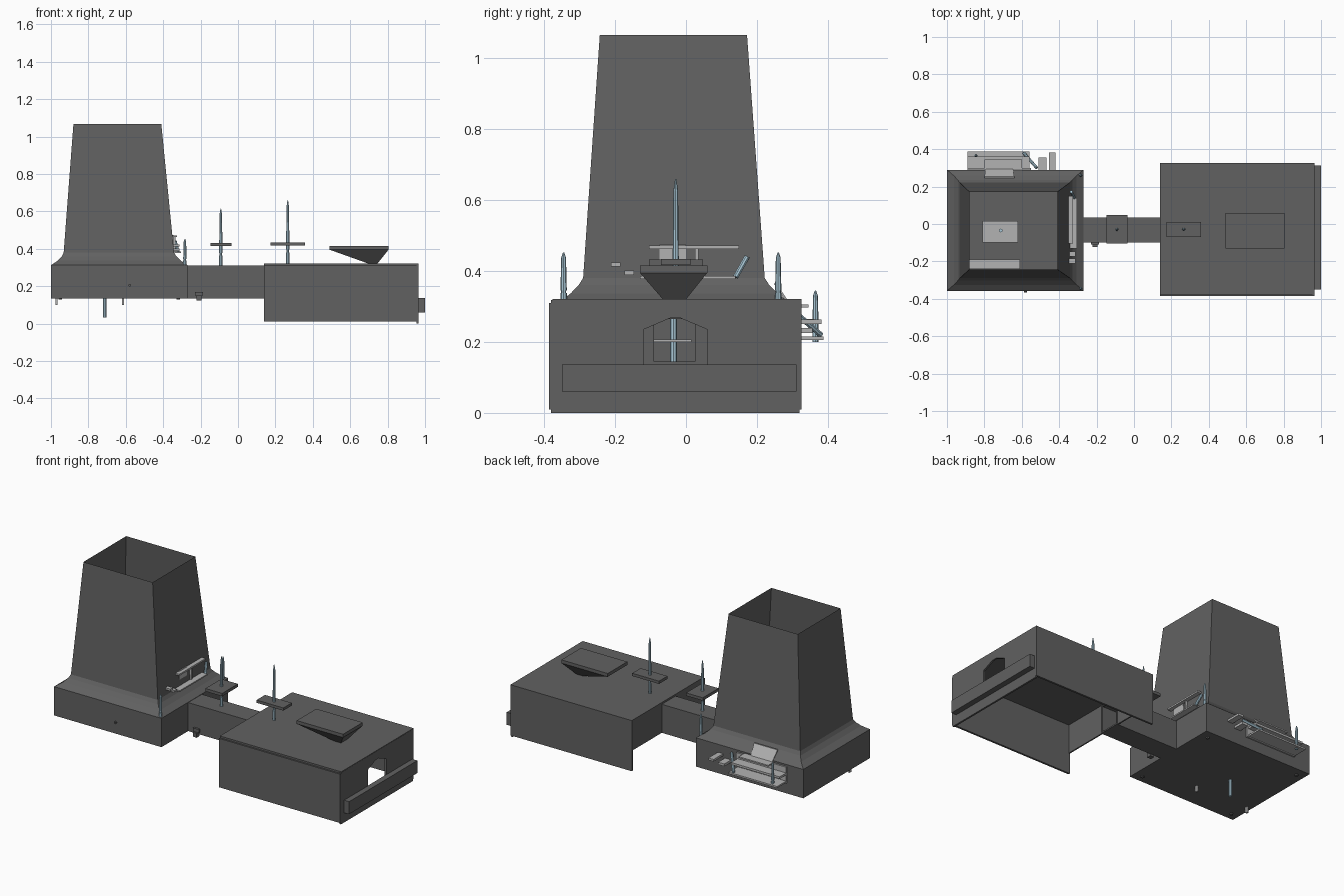
import bpy, bmesh, math
from mathutils import Vector

if "Cube" in bpy.data.objects:
    bpy.data.objects.remove(bpy.data.objects["Cube"])


def material(name, c):
    m = bpy.data.materials.new(name)
    m.diffuse_color = (*c, 1)
    m.use_nodes = True
    m.node_tree.nodes["Principled BSDF"].inputs["Base Color"].default_value = m.diffuse_color
    return m


DARK = material("dark_grey", (0.12, 0.12, 0.12))
LIGHT = material("light_grey", (0.45, 0.45, 0.45))
BLUE = material("pale_blue", (0.4, 0.58, 0.68))


def finish(name, bm, mat, recalc=True):
    if recalc:
        bmesh.ops.recalc_face_normals(bm, faces=bm.faces[:])
    me = bpy.data.meshes.new(name)
    bm.to_mesh(me)
    bm.free()
    me.materials.append(mat)
    ob = bpy.data.objects.new(name, me)
    bpy.context.collection.objects.link(ob)
    return ob


def loft(name, rings, mat, cap_first=True, cap_last=True):
    """Skin a list of equal-length vertex rings."""
    bm = bmesh.new()
    rs = [[bm.verts.new(p) for p in r] for r in rings]
    n = len(rs[0])
    for a, b in zip(rs, rs[1:]):
        for i in range(n):
            j = (i + 1) % n
            bm.faces.new((a[i], a[j], b[j], b[i]))
    if cap_first:
        bm.faces.new(rs[0][::-1])
    if cap_last:
        bm.faces.new(rs[-1])
    return finish(name, bm, mat)


def rect(x0, x1, y0, y1, z):
    return [(x0, y0, z), (x1, y0, z), (x1, y1, z), (x0, y1, z)]


def box(name, x, y, z, mat=DARK):
    return loft(name, [rect(*x, *y, z[0]), rect(*x, *y, z[1])], mat)


def wall_x(name, x, outer, hole, mat=DARK, thick=0.0):
    """Wall in the YZ plane with one opening."""
    bm = bmesh.new()
    edges = []
    for loop in (outer, hole):
        vs = [bm.verts.new((x, y, z)) for y, z in loop]
        edges += [bm.edges.new((vs[i], vs[(i + 1) % len(vs)])) for i in range(len(vs))]
    bmesh.ops.triangle_fill(bm, edges=edges, use_beauty=True, use_dissolve=False, normal=(1, 0, 0))
    if thick:
        r = bmesh.ops.extrude_face_region(bm, geom=bm.faces[:], use_keep_orig=True)
        for v in r["geom"]:
            if isinstance(v, bmesh.types.BMVert):
                v.co.x += thick
    return finish(name, bm, mat)


def pin(name, a, b, r=0.009, mat=BLUE, point=True):
    """Slim stepped pin from a to b with a pointed end."""
    a, b = Vector(a), Vector(b)
    q = (b - a).to_track_quat('Z', 'Y')
    L = (b - a).length
    prof = [(0, r), (0.2, r), (0.2, r * 0.8), (0.25, r * 0.8), (0.25, r), (0.9, r * 0.75), (1, r * 0.2)]
    if not point:
        prof = [(0, r), (1, r)]
    rings = []
    for t, rad in prof:
        rings.append([a + q @ Vector((rad * math.cos(k * math.pi / 4), rad * math.sin(k * math.pi / 4), t * L))
                      for k in range(8)])
    return loft(name, rings, mat)


def rectp(y0, y1, z0, z1):
    return [(y0, z0), (y1, z0), (y1, z1), (y0, z1)]


# Hopper: flared open-topped tower on a shallow base
HX, HY = (-1.0, -0.27), (-0.357, 0.29)
levels = [(*HX, *HY, 0.312), (-0.963, -0.307, -0.325, 0.258, 0.337),
          (-0.942, -0.33, -0.303, 0.235, 0.36), (-0.932, -0.342, -0.29, 0.222, 0.38),
          (-0.88, -0.41, -0.243, 0.172, 1.066)]
loft("hopper_tower", [rect(*l) for l in levels], DARK, False, False)
box("hopper_floor", HX, HY, (0.135, 0.14))
for i, y in enumerate(HY):
    box(f"hopper_side_{i}", HX, (y - 0.002 * (i * 2 - 1), y), (0.135, 0.312))
box("hopper_end", (-1.0, -0.998), HY, (0.135, 0.312))
wall_x("hopper_outlet_wall", -0.27, rectp(*HY, 0.135, 0.312), rectp(-0.09, 0.025, 0.145, 0.265))
pin("hopper_side_bolt", (-0.58, -0.355, 0.205), (-0.58, -0.367, 0.205), 0.007, DARK, False)
for x in (-0.95, -0.32):
    for y in (-0.31, 0.24):
        pin("hopper_floor_bolt", (x, y, 0.135), (x, y, 0.128), 0.01, DARK, False)

# Hollow bridge joining hopper and housing
BY = (-0.098, 0.035)
box("bridge_top", (-0.27, 0.15), BY, (0.305, 0.31))
box("bridge_bottom", (-0.27, 0.15), BY, (0.135, 0.14))
for i, y in enumerate(BY):
    box(f"bridge_side_{i}", (-0.27, 0.15), (y - 0.003 * (i * 2 - 1), y), (0.135, 0.31))
box("bridge_knob_plate", (-0.23, -0.188), (-0.11, -0.095), (0.15, 0.17))
box("bridge_knob", (-0.222, -0.195), (-0.122, -0.095), (0.123, 0.15))

# Housing: bottomless box with an arched exit
box("housing_roof", (0.14, 0.965), (-0.376, 0.326), (0.31, 0.321))
box("housing_front", (0.14, 0.965), (-0.386, -0.374), (0.01, 0.31))
box("housing_back", (0.14, 0.965), (0.314, 0.326), (0.01, 0.31))
arch = [(-0.12, 0.09), (0.06, 0.09), (0.06, 0.235), (-0.015, 0.267), (-0.045, 0.267), (-0.12, 0.235)]
wall_x("housing_exit_wall", 0.955, rectp(-0.38, 0.32, 0.0, 0.318), arch, thick=0.011)
wall_x("housing_inlet_wall", 0.14, rectp(-0.376, 0.32, 0.135, 0.31),
       rectp(-0.09, 0.025, 0.145, 0.3), thick=0.008)
box("exit_bar", (0.964, 1.0), (-0.35, 0.312), (0.06, 0.137))

# Tapered seat on the housing roof
loft("roof_tapered_seat", [rect(0.70, 0.745, -0.065, 0.0, 0.32), rect(0.49, 0.805, -0.13, 0.06, 0.395),
                           rect(0.49, 0.805, -0.13, 0.06, 0.415)], DARK)

# Adjusting pins with square plates
box("bridge_plate", (-0.148, -0.034), (-0.105, 0.048), (0.414, 0.432))
pin("bridge_pin", (-0.092, -0.029, 0.30), (-0.092, -0.029, 0.615))
box("housing_plate", (0.175, 0.357), (-0.07, 0.012), (0.417, 0.434))
pin("housing_pin", (0.266, -0.029, 0.31), (0.266, -0.029, 0.66))
for y in (-0.345, 0.26):
    pin("corner_pin", (-0.284, y, 0.31), (-0.284, y, 0.452))

# Plates inside the hopper and the parts passing through its floor
box("inner_plate", (-0.81, -0.62), (-0.098, 0.015), (0.20, 0.207), LIGHT)
pin("floor_pin", (-0.712, -0.035, 0.27), (-0.712, -0.035, 0.033), 0.01, BLUE, False)
box("inner_side_plate", (-0.88, -0.61), (-0.24, -0.19), (0.2, 0.207), LIGHT)
for x in (-0.97, -0.615):
    box("floor_leg", (x - 0.006, x + 0.006), (-0.21, -0.195), (0.1, 0.2), LIGHT)

# Latch mechanism on the hopper back
box("back_latch_lower_plate", (-0.89, -0.56), (0.30, 0.387), (0.205, 0.215), LIGHT)
box("back_latch_wall", (-0.89, -0.55), (0.29, 0.3), (0.2, 0.3), LIGHT)
box("back_latch_middle_plate", (-0.89, -0.56), (0.29, 0.362), (0.252, 0.265), LIGHT)
box("back_latch_upper_plate", (-0.80, -0.60), (0.29, 0.345), (0.297, 0.305), LIGHT)
loft("back_latch_flap", [[(x, y, z) for x, y, z in ((a, 0.305, 0.29), (b, 0.305, 0.29), (b, 0.298, 0.29), (a, 0.298, 0.29))]
                         for a, b in ((-0.79, -0.65),)] +
     [[(-0.80, 0.255, 0.365), (-0.64, 0.255, 0.365), (-0.64, 0.247, 0.365), (-0.80, 0.247, 0.365)]], LIGHT)
box("back_tab_long", (-0.455, -0.42), (0.28, 0.382), (0.25, 0.263), LIGHT)
box("back_tab_short", (-0.51, -0.468), (0.28, 0.356), (0.225, 0.24), LIGHT)
pin("back_latch_pin", (-0.845, 0.365, 0.2), (-0.845, 0.365, 0.345))
pin("back_latch_link", (-0.52, 0.30, 0.29), (-0.59, 0.38, 0.22), 0.008, BLUE, False)

# Latch mechanism on the hopper outlet side
box("side_latch_upper_bar", (-0.36, -0.325), (-0.105, 0.15), (0.462, 0.472), LIGHT)
box("side_latch_lower_bar", (-0.35, -0.305), (-0.13, 0.14), (0.378, 0.386), LIGHT)
box("side_latch_post", (-0.35, -0.335), (0.025, 0.035), (0.386, 0.462), LIGHT)
box("side_latch_plate", (-0.353, -0.346), (-0.075, 0.0), (0.386, 0.475), LIGHT)
pin("side_latch_link", (-0.32, 0.14, 0.383), (-0.335, 0.172, 0.44), 0.008, BLUE, False)
for y, z in ((-0.198, 0.418), (-0.16, 0.395)):
    box("side_tab", (-0.36, -0.312), (y - 0.013, y + 0.013), (z - 0.006, z + 0.006), LIGHT)
